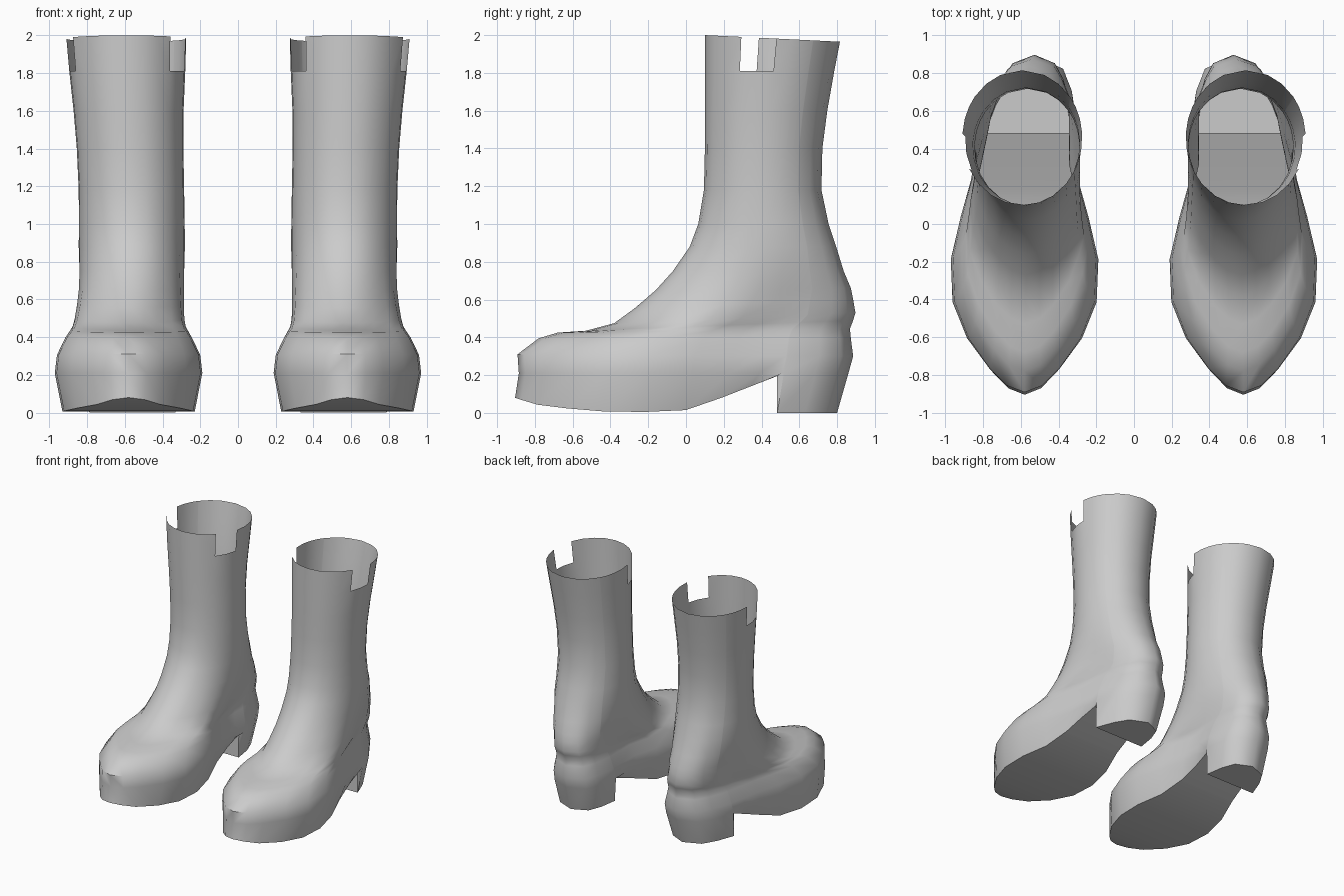
import bpy, math

if "Cube" in bpy.data.objects:
    bpy.data.objects.remove(bpy.data.objects["Cube"])

leather = bpy.data.materials.new("grey_leather")
leather.diffuse_color = (0.6, 0.6, 0.6, 1)
leather.use_nodes = True
leather.node_tree.nodes["Principled BSDF"].inputs["Base Color"].default_value = leather.diffuse_color

# Fractions along a ring from front (0) to back (1); the close pair is the heel step
S = [0, .02, .07, .16, .27, .4, .53, .64, .73, .8, .804, .9, .965, 1]
N = len(S)
# Foot outline: fraction along the length, relative half width
FOOT = [(0, 0), (.02, .24), (.07, .47), (.15, .74), (.27, .95), (.35, 1), (.48, .93),
        (.57, .77), (.66, .69), (.84, .62), (.96, .43), (1, 0)]
# Underside height along y, in front of the heel
ARCH = [(-.905, .08), (-.8, .045), (-.6, .02), (-.4, .005), (-.05, .005),
        (.05, .025), (.2, .085), (.483, .195)]
# Rings: front y, front z, back y, back z, centre x, half width, blend foot->ellipse
RINGS = [
    (-.905, .0, .80, .0, .58, .36, 0),
    (-.885, .21, .86, .21, .58, .402, 0),
    (-.892, .31, .885, .30, .58, .39, 0),
    (-.78, .395, .872, .40, .58, .345, .03),
    (-.68, .425, .868, .445, .578, .322, .07),
    (-.53, .435, .885, .49, .577, .308, .15),
    (-.38, .475, .897, .53, .575, .298, .28),
    (-.27, .555, .885, .60, .57, .29, .45),
    (-.16, .65, .873, .66, .565, .285, .65),
    (-.07, .75, .835, .75, .563, .283, .85),
    (.02, .88, .795, .88, .563, .282, 1),
    (.065, 1.0, .755, 1.0, .563, .281, 1),
    (.095, 1.18, .717, 1.18, .565, .28, 1),
    (.10, 1.4, .722, 1.4, .572, .283, 1),
    (.10, 1.6, .748, 1.6, .58, .292, 1),
    (.10, 1.81, .785, 1.81, .587, .308, 1),
    (.10, 2.0, .815, 1.965, .592, .318, 1),
]


def lerp_table(table, v):
    for (a, fa), (b, fb) in zip(table, table[1:]):
        if v <= b:
            return fa + (fb - fa) * max(0, v - a) / (b - a)
    return table[-1][1]


def ring_point(ring, k, side, bottom=False):
    yf, zf, yb, zb, cx, hw, blend = ring
    s = S[k]
    y = yf + (yb - yf) * s
    z = zf + (zb - zf) * s
    if bottom:
        if k in (9, 10):
            y = .483
        z = lerp_table(ARCH, y) if k <= 9 else 0
    shape = (1 - blend) * lerp_table(FOOT, s) + blend * 2 * math.sqrt(s * (1 - s))
    # the heel bends slightly inward
    cx -= .11 * max(0, y - .3) * (1 - blend)
    return (cx + side * hw * shape, y, z)


def ring_points(ring, bottom):
    outer = [ring_point(ring, k, 1, bottom) for k in range(N)]
    inner = [ring_point(ring, k, -1, bottom) for k in range(N - 2, 0, -1)]
    return outer + inner


def make(name, verts, faces):
    me = bpy.data.meshes.new(name)
    me.from_pydata(verts, [], faces)
    me.materials.append(leather)
    ob = bpy.data.objects.new(name, me)
    bpy.context.collection.objects.link(ob)
    bpy.context.view_layer.objects.active = ob
    ob.select_set(True)
    bpy.ops.object.shade_smooth_by_angle(angle=math.radians(50))
    ob.select_set(False)
    ob.modifiers.new("pair", 'MIRROR').use_mirror_merge = False
    return ob


# Boot shell, with a notch left open on each side of the cuff
M = 2 * N - 2
verts = [p for i, r in enumerate(RINGS) for p in ring_points(r, i == 0)]
OUTER_NOTCH = {4, 5}
INNER_NOTCH = {M - 4, M - 5}
faces = []
for r in range(len(RINGS) - 1):
    for i in range(M):
        if r == len(RINGS) - 2 and i in OUTER_NOTCH | INNER_NOTCH:
            continue
        j = (i + 1) % M
        faces.append((r * M + i, r * M + j, (r + 1) * M + j, (r + 1) * M + i))
make("boot_shell", verts, faces)

# Underside of sole and heel, one strip across per step
under = ring_points(RINGS[0], True)
strips = [(0, M - 1, 1)]
strips += [(k, M - k, M - k - 1, k + 1) for k in range(1, N - 2)]
strips.append((N - 2, N, N - 1))
make("sole_and_heel_underside", under, strips)
